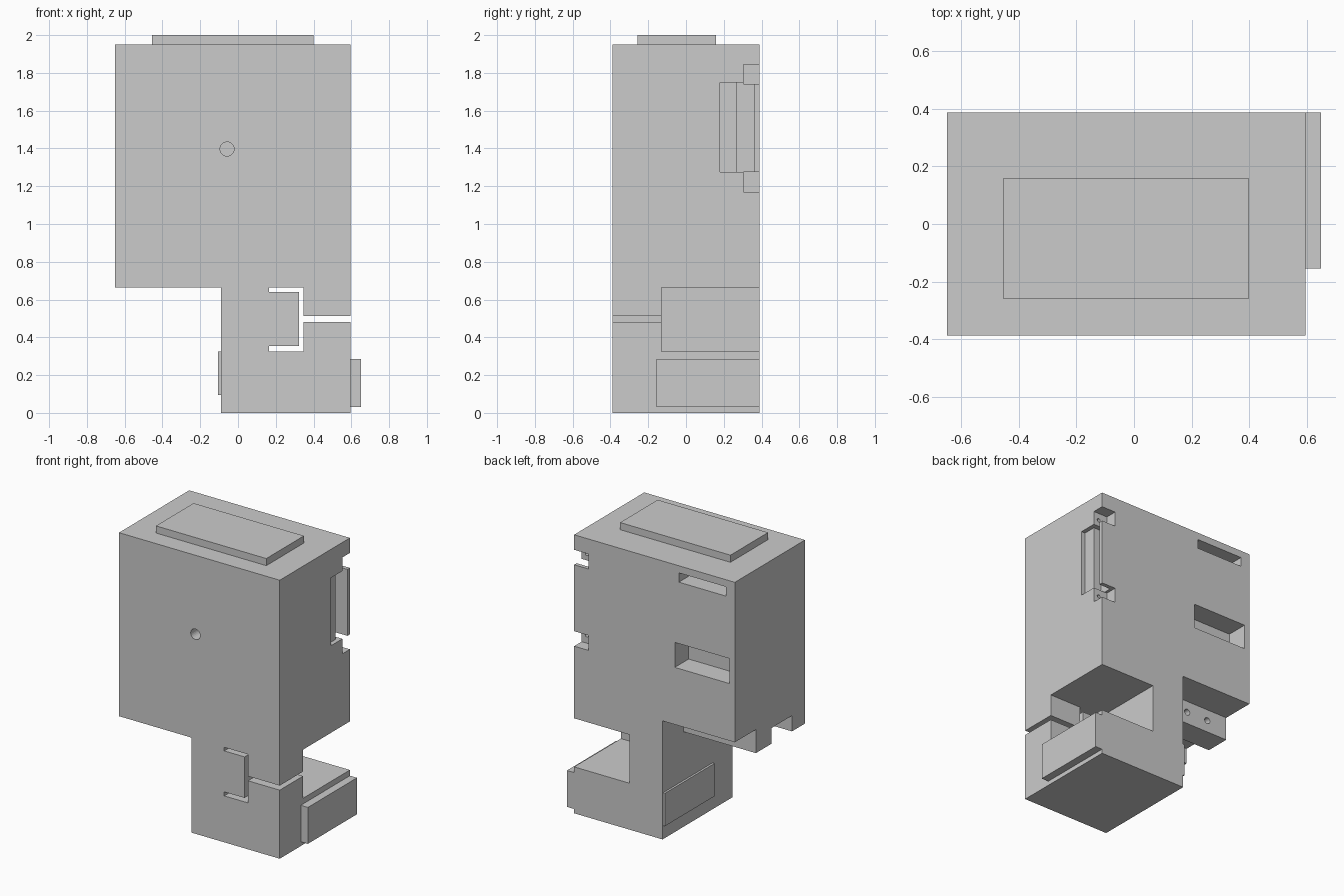
import bpy, bmesh
from mathutils import Matrix

if "Cube" in bpy.data.objects:
    bpy.data.objects.remove(bpy.data.objects["Cube"])


def box(name, x, y, z):
    """Box from (min, max) ranges."""
    bm = bmesh.new()
    bmesh.ops.create_cube(bm, size=1)
    for v in bm.verts:
        v.co = [r[0] + (c + 0.5) * (r[1] - r[0]) for c, r in zip(v.co, (x, y, z))]
    return add(name, bm)


def rod(name, x, z, r, y):
    """Cylinder running along y."""
    bm = bmesh.new()
    bmesh.ops.create_cone(bm, cap_ends=True, segments=24, radius1=r, radius2=r, depth=y[1] - y[0])
    bm.transform(Matrix.Translation((x, sum(y) / 2, z)) @ Matrix.Rotation(1.5707963, 4, 'X'))
    return add(name, bm)


def add(name, bm):
    me = bpy.data.meshes.new(name)
    bm.to_mesh(me)
    bm.free()
    ob = bpy.data.objects.new(name, me)
    bpy.context.collection.objects.link(ob)
    return ob


def carve(target, cutters):
    for c in cutters:
        m = target.modifiers.new(c.name, 'BOOLEAN')
        m.operation, m.solver, m.object = 'DIFFERENCE', 'EXACT', c
    dg = bpy.context.evaluated_depsgraph_get()
    me = bpy.data.meshes.new_from_object(target.evaluated_get(dg))
    target.modifiers.clear()
    target.data = me
    for c in cutters:
        bpy.data.objects.remove(c)


X0, X1, Y = -0.65, 0.595, 0.388
LEG = -0.09
housing = box("housing", (X0, X1), (-Y, Y), (0, 1.95))

FRONT = (-0.5, -0.12)
cuts = [
    # space beside the leg, with stepped underside
    box("leg_side", (-0.8, LEG), (-0.5, 0.5), (-0.1, 0.665)),
    box("rear_step", (-0.8, LEG), (0.155, 0.5), (0.6, 0.83)),
    box("under_groove", (-0.8, LEG), (-0.244, -0.02), (0.6, 0.775)),
    # rear pocket above the foot and the C-shaped slot around the tongue
    box("pocket", (0.165, 0.8), (-0.13, 0.5), (0.325, 0.665)),
    box("slot_top", (0.165, 0.345), FRONT, (0.64, 0.665)),
    box("slot_bottom", (0.165, 0.345), FRONT, (0.325, 0.353)),
    box("slot_side", (0.323, 0.348), FRONT, (0.325, 0.665)),
    box("side_gap", (0.34, 0.8), FRONT, (0.48, 0.512)),
    # rear windows
    box("upper_window", (-0.58, -0.216), (0.24, 0.5), (1.835, 1.9)),
    box("lower_window", (-0.61, -0.185), (0.235, 0.5), (1.23, 1.405)),
    # stepped recess on the right side
    box("recess_shallow", (0.565, 0.8), (0.18, 0.36), (1.275, 1.75)),
    box("recess_deep", (0.505, 0.8), (0.27, 0.36), (1.275, 1.75)),
    # front hole
    rod("front_hole", -0.058, 1.397, 0.037, (-0.5, -0.29)),
]
# corner notches with pin holes
for z in (1.17, 1.74):
    cuts.append(box("corner_notch", (0.485, 0.8), (0.305, 0.5), (z, z + 0.105)))
    cuts.append(rod("pin_hole", 0.555, z + 0.055, 0.012, (0.265, 0.33)))
# socket holes in the rail under the housing
for x in (-0.49, -0.32):
    cuts.append(rod("socket_hole", x, 0.75, 0.022, (0.07, 0.2)))
carve(housing, cuts)

# raised plates
box("top_plate", (-0.455, 0.4), (-0.258, 0.158), (1.95, 2.0))
box("right_pad", (X1, 0.65), (-0.155, Y), (0.03, 0.285))
box("left_pad", (-0.105, LEG), (-0.165, Y - 0.004), (0.095, 0.325))
